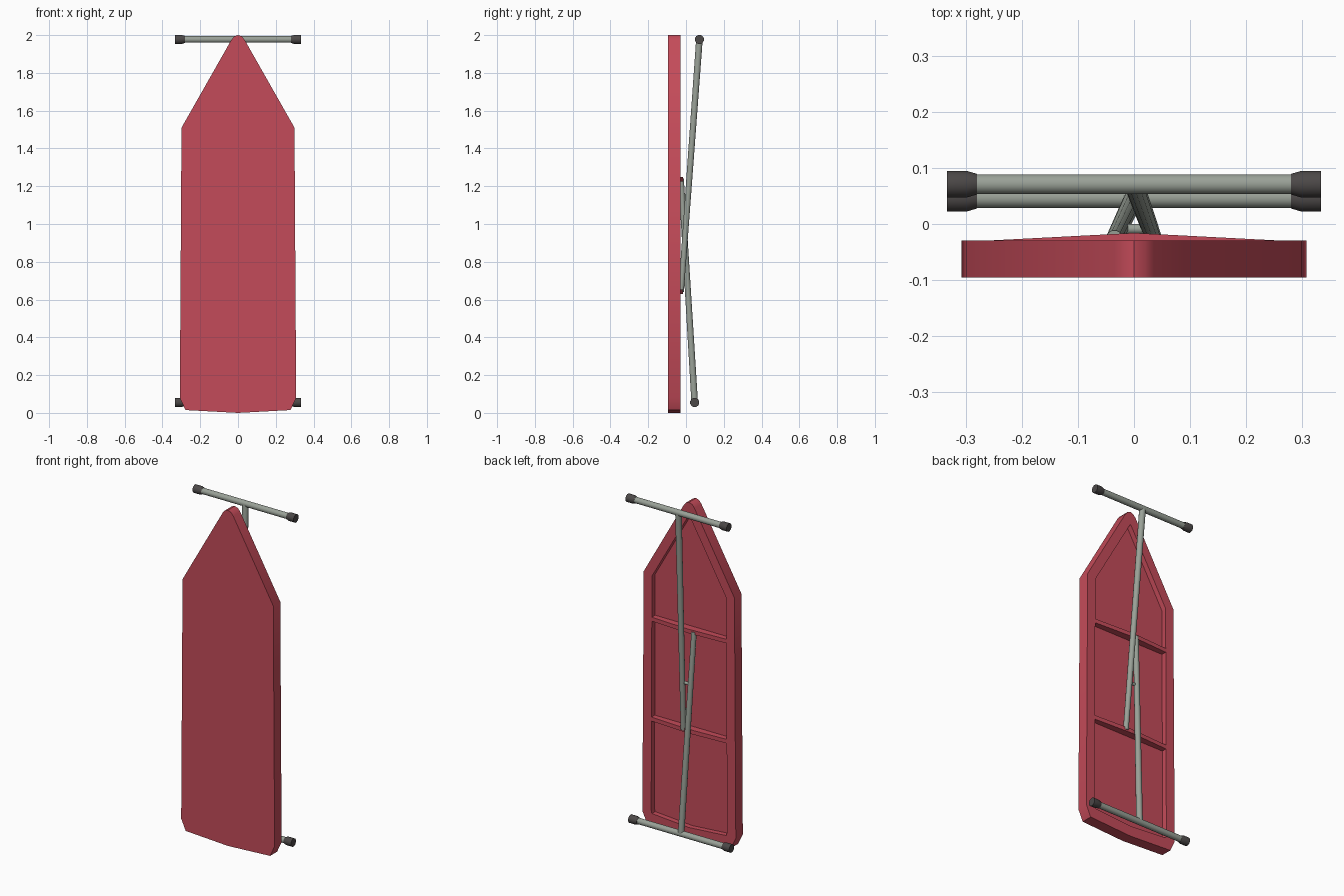
import bpy, bmesh, math
from mathutils import Vector

if "Cube" in bpy.data.objects:
    bpy.data.objects.remove(bpy.data.objects["Cube"])


def material(name, rgb):
    m = bpy.data.materials.new(name)
    m.diffuse_color = (*rgb, 1)
    m.use_nodes = True
    m.node_tree.nodes["Principled BSDF"].inputs["Base Color"].default_value = m.diffuse_color
    return m


RED = material("red_board", (0.55, 0.07, 0.10))
GREY = material("grey_metal", (0.32, 0.355, 0.31))
DARK = material("dark_rubber", (0.072, 0.065, 0.064))


def finish(bm, name, mat, angle=40):
    bmesh.ops.recalc_face_normals(bm, faces=bm.faces)
    me = bpy.data.meshes.new(name)
    bm.to_mesh(me)
    bm.free()
    me.materials.append(mat)
    ob = bpy.data.objects.new(name, me)
    bpy.context.collection.objects.link(ob)
    bpy.ops.object.select_all(action='DESELECT')
    ob.select_set(True)
    bpy.context.view_layer.objects.active = ob
    bpy.ops.object.shade_smooth_by_angle(angle=math.radians(angle))
    return ob


def mirrored(half):
    """Close a right-hand profile whose first and last points lie on x = 0."""
    return half + [(-x, z) for x, z in half[-2:0:-1]]


def loft(name, rings, mat, angle=40):
    """Skin successive vertex rings and cap both ends."""
    bm = bmesh.new()
    vs = [[bm.verts.new(p) for p in r] for r in rings]
    n = len(vs[0])
    for a, b in zip(vs, vs[1:]):
        for i in range(n):
            j = (i + 1) % n
            bm.faces.new((a[i], a[j], b[j], b[i]))
    bm.faces.new(vs[0])
    bm.faces.new(vs[-1])
    return finish(bm, name, mat, angle)


def tube(name, stations, mat, sides=12):
    """Round tube through (point, radius) stations on one straight line."""
    axis = (Vector(stations[-1][0]) - Vector(stations[0][0])).normalized()
    u = axis.cross(Vector((0, 1, 0))).normalized()
    v = axis.cross(u)
    rings = []
    for p, r in stations:
        ring = []
        for i in range(sides):
            a = 2 * math.pi * (i + 0.5) / sides
            ring.append(Vector(p) + u * (r * math.cos(a)) + v * (r * math.sin(a)))
        rings.append(ring)
    return loft(name, rings, mat)


# Board: pointed outline with a recessed back
FRONT, BACK, FLOOR = -0.095, -0.029, -0.06
outer = mirrored([(0, 2.0), (0.02, 1.993), (0.035, 1.975), (0.299, 1.51),
                  (0.308, 0.08), (0.278, 0.015), (0, 0.0)])
inner = mirrored([(0, 1.925), (0.008, 1.911), (0.015, 1.899), (0.245, 1.495),
                  (0.25, 0.10), (0.245, 0.08), (0, 0.062)])
loft("board", [[(x, y, z) for x, z in prof] for prof, y in
               ((outer, FRONT), (outer, BACK), (inner, BACK), (inner, FLOOR))], RED, 35)

# Cross braces with a slightly raised middle
for label, z in (("upper", 1.238), ("lower", 0.642)):
    prof = [(-0.25, FLOOR - 0.005), (0.25, FLOOR - 0.005), (0.25, BACK), (0, -0.016), (-0.25, BACK)]
    loft(label + "_brace", [[(x, y, z + dz) for x, y in prof] for dz in (-0.012, 0.012)], RED, 5)

# Two crossed legs, each with a foot bar and rubber end caps
for label, yb, zb, xe, ze in (("upper", 0.071, 1.977, 0.035, 0.64),
                              ("lower", 0.046, 0.055, -0.035, 1.24)):
    tube(label + "_leg", [((0, yb, zb), 0.018), ((xe, -0.026, ze), 0.015)], GREY)
    tube(label + "_foot_bar", [((-0.31, yb, zb), 0.018), ((0.31, yb, zb), 0.018)], GREY)
    for side, s in (("left", -1), ("right", 1)):
        tube(f"{label}_{side}_cap", [((s * x, yb, zb), r) for x, r in
                                     ((0.28, 0.019), (0.298, 0.0245), (0.333, 0.0245))], DARK)

# Pivot pin between the legs
tube("pivot_pin", [((-0.03, -0.009, 0.93), 0.009), ((0.03, -0.009, 0.93), 0.009)], GREY)
